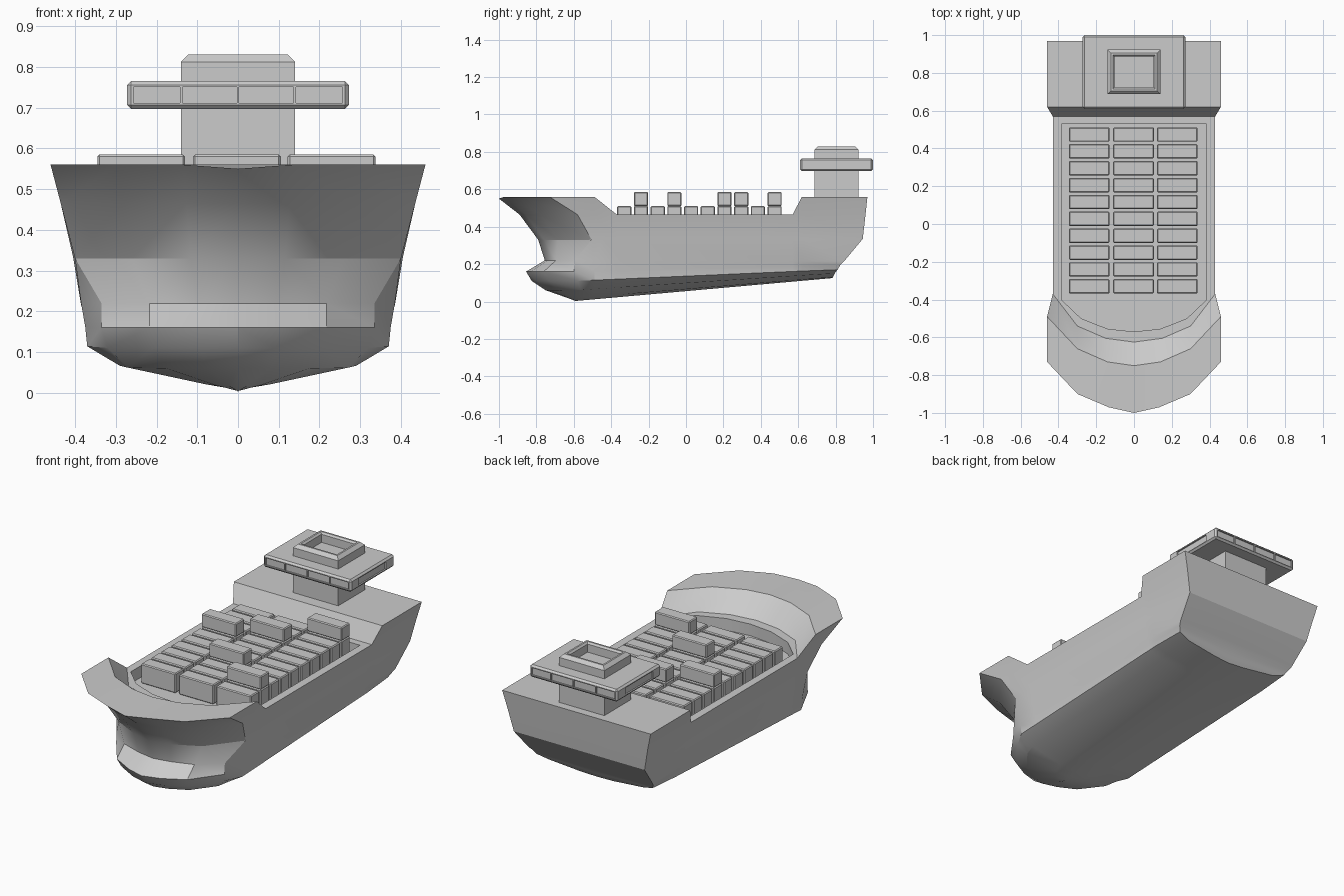
import bpy, bmesh
from math import radians
from mathutils import Vector

if "Cube" in bpy.data.objects:
    bpy.data.objects.remove(bpy.data.objects["Cube"], do_unlink=True)


def finish(name, bm, smooth=None):
    bmesh.ops.recalc_face_normals(bm, faces=bm.faces)
    mesh = bpy.data.meshes.new(name)
    bm.to_mesh(mesh)
    bm.free()
    obj = bpy.data.objects.new(name, mesh)
    bpy.context.collection.objects.link(obj)
    bpy.ops.object.select_all(action="DESELECT")
    obj.select_set(True)
    bpy.context.view_layer.objects.active = obj
    if smooth:
        bpy.ops.object.shade_smooth_by_angle(angle=radians(smooth))
    return obj


def skin(bm, row_a, row_b):
    """Bridge two equally long rows of points, leaving out collapsed corners."""
    for i in range(len(row_a) - 1):
        corners = []
        for p in (row_a[i], row_a[i + 1], row_b[i + 1], row_b[i]):
            if all((Vector(p) - Vector(q)).length > 1e-5 for q in corners):
                corners.append(p)
        if len(corners) > 2:
            bm.faces.new([bm.verts.new(p) for p in corners])


def add_box(bm, lo, hi):
    geom = bmesh.ops.create_cube(bm, size=1)
    for v in geom["verts"]:
        v.co = [(a + b) / 2 + c * (b - a) for a, b, c in zip(lo, hi, v.co)]


def box(name, lo, hi, bevel=0):
    bm = bmesh.new()
    add_box(bm, lo, hi)
    if bevel:
        bmesh.ops.bevel(bm, geom=bm.edges[:], offset=bevel, segments=1, affect="EDGES")
    return finish(name, bm)


# Hull waterlines: bow z, stern z, mid width, shoulder x, shoulder y, tip y, stern x, stern y
DECK, WAIST, FLOOR = 0.56, 0.465, 0.40
LEVELS = [
    (DECK, DECK, 0.43, 0.46, -0.73, -1.0, 0.46, 0.97),
    (WAIST, WAIST, 0.43, 0.435, -0.58, -0.89, 0.435, 0.96),
    (0.33, 0.335, 0.40, 0.40, -0.505, -0.79, 0.405, 0.945),
    (0.22, 0.215, 0.385, 0.335, -0.595, -0.755, 0.385, 0.845),
    (0.16, 0.195, 0.375, 0.335, -0.60, -0.855, 0.375, 0.825),
    (0.11, 0.17, 0.37, 0.32, -0.58, -0.825, 0.36, 0.81),
    (0.06, 0.15, 0.29, 0.27, -0.56, -0.75, 0.29, 0.795),
    (0.018, 0.13, 0.10, 0.08, -0.55, -0.63, 0.10, 0.785),
    (0.003, 0.125, 0, 0, -0.54, -0.59, 0, 0.78),
]
BOW_CURVE = [(0, 0), (0.29, 0.11), (0.65, 0.37), (1, 1)]


def waterline(level):
    zb, zs, w, sx, sy, tip, ex, ey = level
    pts = [(sx * fx, tip + (sy - tip) * fy) for fx, fy in BOW_CURVE]
    pts += [(w, max(-0.49, sy + 0.06)), (w, -0.37), (w, 0.57), (w, 0.62), (ex, ey), (0, ey)]
    return [(x, y, zb + (zs - zb) * min(1, max(0, (y + 0.59) / 1.37))) for x, y in pts]


rows = [waterline(level) for level in LEVELS]
top = rows[0]
top[4], top[7] = (0.46, -0.49, DECK), (0.46, 0.62, DECK)
top[5], top[6] = rows[1][5], rows[1][6]
top[0] = (0, -1.0, 0.55)

bm = bmesh.new()
for upper, lower in zip(rows, rows[1:]):
    skin(bm, upper, lower)

# Forecastle deck, its slope down, and the rim around the hold
deck_edge = [(0, -0.75, DECK), (0.14, -0.73, DECK), (0.30, -0.66, DECK), top[4]]
rim = [(0, -0.625, WAIST), (0.15, -0.605, WAIST), (0.30, -0.54, WAIST),
       top[5], top[6], (0, 0.57, WAIST)]
hold = [(x, y, WAIST) for x, y in
        [(0, -0.57), (0.14, -0.555), (0.28, -0.50), (0.385, -0.40), (0.385, 0.53), (0, 0.53)]]
floor = [(x, y, FLOOR) for x, y, z in hold]
skin(bm, top[:4], deck_edge)
skin(bm, deck_edge, rim[:4])
skin(bm, rim, hold)
skin(bm, hold, floor)
skin(bm, floor, [(0, y, z) for x, y, z in floor])

# Stern deck
stern = top[6:9]
skin(bm, stern, [(0, y, z) for x, y, z in stern])

bmesh.ops.remove_doubles(bm, verts=bm.verts, dist=1e-4)
bmesh.ops.mirror(bm, geom=bm.verts[:] + bm.edges[:] + bm.faces[:], axis="X", merge_dist=1e-4)
bmesh.ops.remove_doubles(bm, verts=bm.verts, dist=1e-4)
finish("hull", bm, smooth=25)

# Containers: one full layer in the hold and a few stacked on top
COLUMNS = [(-0.345, -0.13), (-0.11, 0.105), (0.122, 0.337)]
STACKED = {(0, 6), (1, 7), (2, 9), (1, 3), (2, 1)}
for c, (x0, x1) in enumerate(COLUMNS):
    for r in range(10):
        y = -0.33 + 0.0893 * r
        box("container", (x0, y - 0.038, FLOOR), (x1, y + 0.038, 0.51), 0.005)
        if (c, r) in STACKED:
            box("stacked_container", (x0, y - 0.038, 0.51), (x1, y + 0.038, 0.585), 0.005)

# Tower with chamfered rim and sunken top
bm = bmesh.new()
CY = 0.805


def rectangle(hx, z):
    hy = hx - 0.022
    return [(sx * hx, CY + sy * hy, z) for sx, sy in
            [(-1, -1), (1, -1), (1, 1), (-1, 1), (-1, -1)]]


rings = [rectangle(*p) for p in [(0.14, 0.55), (0.14, 0.812), (0.122, 0.83),
                                 (0.112, 0.83), (0.103, 0.82), (0.103, 0.775)]]
for a, b in zip(rings, rings[1:]):
    skin(bm, a, b)
for ring in (rings[0], rings[-1]):
    bm.faces.new([bm.verts.new(p) for p in ring[:4]])
bmesh.ops.remove_doubles(bm, verts=bm.verts, dist=1e-4)
finish("tower", bm)

# Bridge with recessed windows on all four sides
bridge = box("bridge", (-0.272, 0.61, 0.697), (0.272, 1.0, 0.766), 0.01)
bm = bmesh.new()
Z0, Z1, DEPTH = 0.711, 0.751, 0.008
for x0, x1 in [(-0.256, -0.142), (-0.136, -0.003), (0.003, 0.136), (0.142, 0.256)]:
    for y in (0.61, 1.0):
        add_box(bm, (x0, y - DEPTH, Z0), (x1, y + DEPTH, Z1))
for x in (-0.272, 0.272):
    add_box(bm, (x - DEPTH, 0.68, Z0), (x + DEPTH, 0.92, Z1))
cutter = finish("window_cutter", bm)
cutter.hide_render = True
cut = bridge.modifiers.new("windows", "BOOLEAN")
cut.operation, cut.solver, cut.object = "DIFFERENCE", "EXACT", cutter
bpy.context.view_layer.objects.active = bridge
bpy.ops.object.modifier_apply(modifier=cut.name)
bpy.data.objects.remove(cutter, do_unlink=True)
